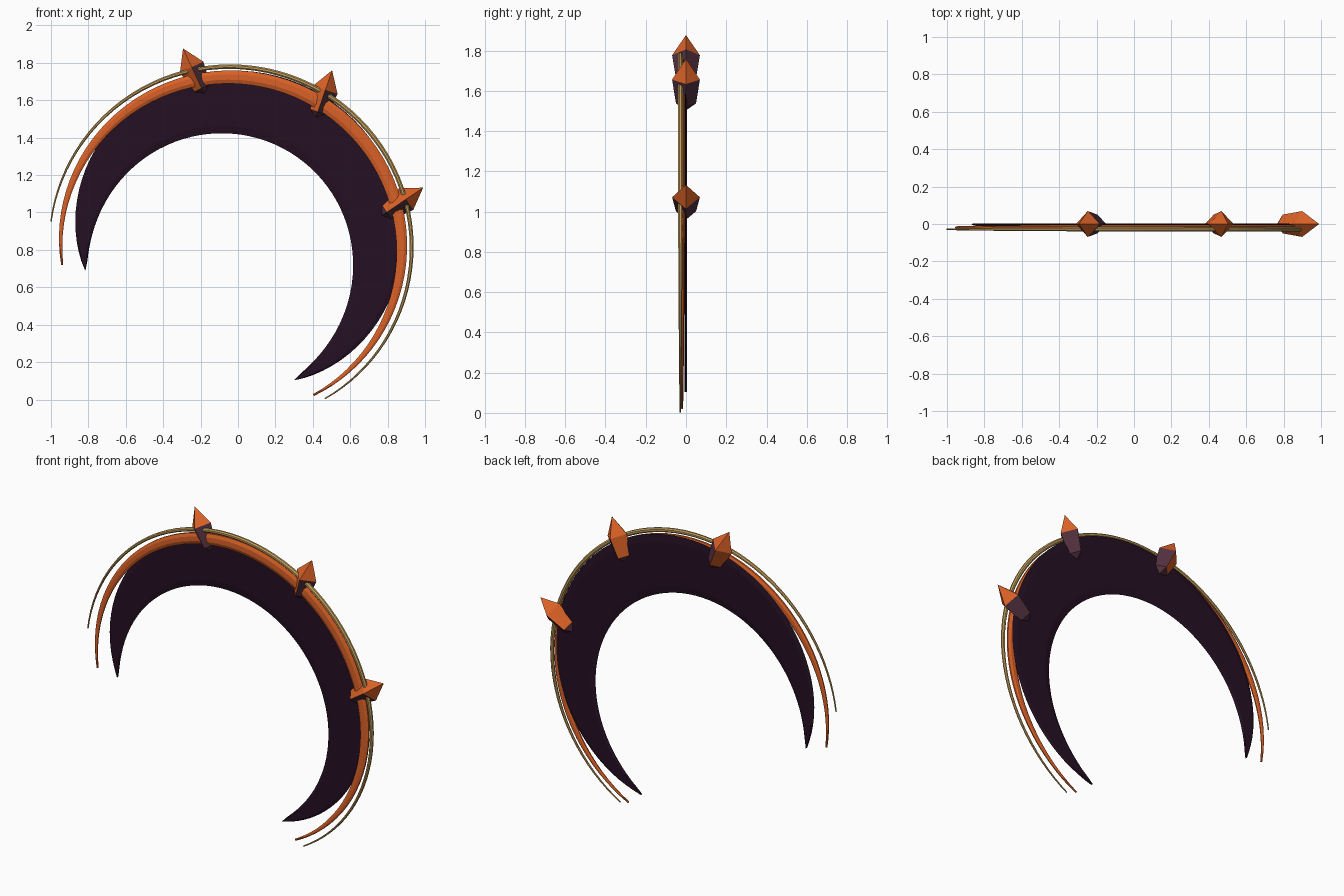
import bpy, math
from mathutils import Vector

if "Cube" in bpy.data.objects:
    bpy.data.objects.remove(bpy.data.objects["Cube"])

CX, CZ = -0.08, 0.735          # centre of all arcs


def material(name, rgb):
    m = bpy.data.materials.new(name)
    m.diffuse_color = (*rgb, 1)
    m.use_nodes = True
    m.node_tree.nodes["Principled BSDF"].inputs["Base Color"].default_value = m.diffuse_color
    return m


DARK = material("dark plum", (0.018, 0.005, 0.016))
ORANGE = material("burnt orange", (0.70, 0.12, 0.02))
GOLD = material("old gold", (0.55, 0.35, 0.11))
PURPLE = material("dusky purple", (0.085, 0.03, 0.05))


def make(name, verts, faces, mats, indices=None):
    me = bpy.data.meshes.new(name)
    me.from_pydata(verts, [], faces)
    for m in mats:
        me.materials.append(m)
    if indices:
        for p, i in zip(me.polygons, indices):
            p.material_index = i
    ob = bpy.data.objects.new(name, me)
    bpy.context.collection.objects.link(ob)
    # consistent outward normals
    import bmesh
    bm = bmesh.new()
    bm.from_mesh(me)
    bmesh.ops.recalc_face_normals(bm, faces=bm.faces)
    bm.to_mesh(me)
    bm.free()
    return ob


def arc_sweep(name, a0, a1, section, mat, n=64):
    """Sweep section(t, s) -> [(radius, y)] along an arc; s is the taper sin(pi t)."""
    verts, faces = [], []
    for i in range(n + 1):
        t = i / n
        a = math.radians(a0 + (a1 - a0) * t)
        sec = section(t, max(0.0, math.sin(math.pi * t)))
        k = len(sec)
        verts += [(CX + r * math.cos(a), y, CZ + r * math.sin(a)) for r, y in sec]
    for i in range(n):
        for j in range(k):
            b, c = i * k, (i + 1) * k
            faces.append((b + j, b + (j + 1) % k, c + (j + 1) % k, c + j))
    faces += [tuple(range(k)), tuple(range(n * k, n * k + k))]
    return make(name, verts, faces, [mat])


def tube(r, y, w, d, sides=8):
    return [(r + w * math.cos(2 * math.pi * (j + .5) / sides),
             y + d * math.sin(2 * math.pi * (j + .5) / sides)) for j in range(sides)]


# thin crescent plate
def crescent(t, s):
    ri = 0.737 - 0.05 * s ** 0.5
    ro = 0.739 + 0.30 * s ** 0.93
    e = (ro - ri) * 0.12
    return [(ri, -0.002), (ri + e, -0.008), (ro - e, -0.008),
            (ro, -0.002), (ro - e, 0.004), (ri + e, 0.004)]


arc_sweep("crescent_plate", 183.5, -58.7, crescent, DARK)

# tapered orange band and outer gold wire on the front
arc_sweep("orange_band", 181, -55.8,
          lambda t, s: tube(0.86 + 0.138 * s, -0.019,
                            0.006 + 0.034 * s, 0.005 + 0.012 * s), ORANGE)
arc_sweep("gold_wire", 166.8, -53.3,
          lambda t, s: tube(0.945 - 0.034 * t + 0.125 * s, -0.028,
                            0.004 + 0.010 * s, 0.004 + 0.010 * s), GOLD)


# four-sided crystal spikes: orange tip and left side, purple right side and base
def spike(name, tip, angle):
    a = math.radians(angle)
    axis = Vector((math.cos(a), 0, math.sin(a)))
    left = Vector((-math.sin(a), 0, math.cos(a)))
    front = Vector((0, -1, 0))
    top = Vector((tip[0], 0, tip[1]))
    verts = [top]
    for dist, r in ((0.11, 0.069), (0.235, 0.05)):
        c = top - axis * dist
        verts += [c + r * v for v in (left, front, -left, -front)]
    verts.append(top - axis * 0.272)
    faces, idx = [], []
    for j in range(4):
        k = (j + 1) % 4
        faces += [(0, 1 + j, 1 + k), (1 + j, 5 + j, 5 + k, 1 + k), (9, 5 + k, 5 + j)]
        idx += [0, 1 if j in (1, 2) else 0, 1]
    make(name, verts, faces, [ORANGE, PURPLE], idx)


for name, tip, angle in (("spike_left", (-0.294, 1.877), 115),
                         ("spike_middle", (0.503, 1.76), 71),
                         ("spike_right", (0.99, 1.133), 34)):
    spike(name, tip, angle)
